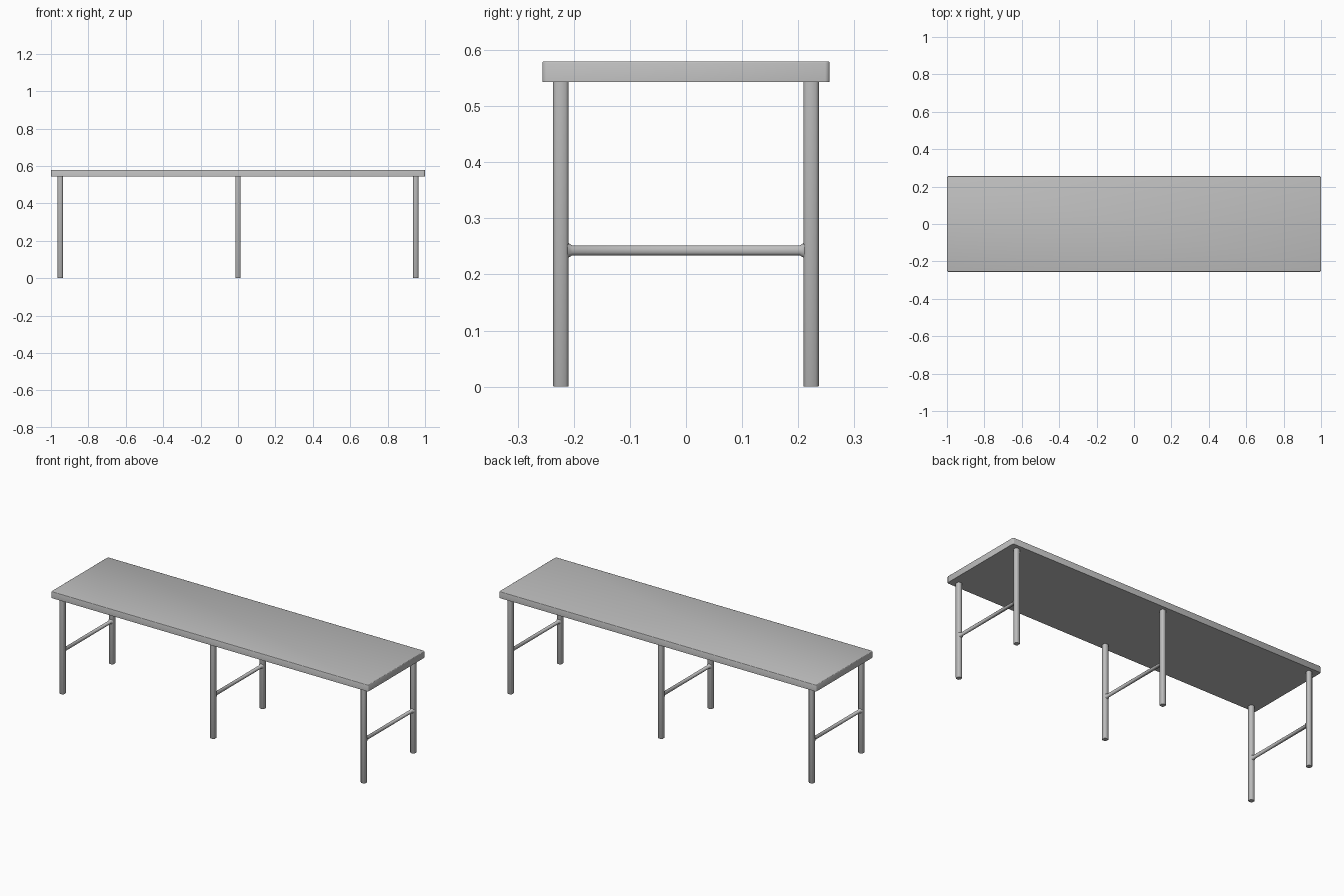
import bpy
import bmesh
from mathutils import Vector

old = bpy.data.objects.get("Cube")
if old:
    bpy.data.objects.remove(old, do_unlink=True)

# Single brushed metal colour
metal = bpy.data.materials.new("light grey metal")
metal.use_nodes = True
COLOUR = (0.52, 0.52, 0.52, 1)
metal.diffuse_color = COLOUR
metal.node_tree.nodes["Principled BSDF"].inputs["Base Color"].default_value = COLOUR


def finish(name, bm):
    bmesh.ops.recalc_face_normals(bm, faces=bm.faces)
    mesh = bpy.data.meshes.new(name)
    bm.to_mesh(mesh)
    bm.free()
    mesh.materials.append(metal)
    obj = bpy.data.objects.new(name, mesh)
    bpy.context.collection.objects.link(obj)
    bpy.ops.object.select_all(action="DESELECT")
    obj.select_set(True)
    bpy.context.view_layer.objects.active = obj
    bpy.ops.object.shade_smooth_by_angle(angle=0.87)
    return obj


def chamfered(radius, cut):
    """Corner points of a square section with cut corners."""
    a, b = radius, radius - cut
    return [(a, -b), (a, b), (b, a), (-b, a), (-a, b), (-a, -b), (-b, -a), (b, -a)]


def loft(name, origin, u, v, w, stations, cut):
    """Skin cut-corner sections given as (distance, radius) along w."""
    bm = bmesh.new()
    rings = [[bm.verts.new(origin + u * p + v * q + w * dist)
              for p, q in chamfered(radius, radius * cut)]
             for dist, radius in stations]
    for low, high in zip(rings, rings[1:]):
        for i in range(len(low)):
            j = (i + 1) % len(low)
            bm.faces.new((low[i], low[j], high[j], high[i]))
    bm.faces.new(rings[0])
    bm.faces.new(rings[-1])
    return finish(name, bm)


X, Y, Z = Vector((1, 0, 0)), Vector((0, 1, 0)), Vector((0, 0, 1))
TOP, UNDER = 0.58, 0.543
LEG_Y, LEG_R = 0.223, 0.014

# Table top slab: softened corners and a fine rounded upper rim
bm = bmesh.new()
bmesh.ops.create_cube(bm, size=1)
bmesh.ops.scale(bm, vec=(2, 0.512, TOP - UNDER), verts=bm.verts)
bmesh.ops.translate(bm, vec=(0, 0, (TOP + UNDER) / 2), verts=bm.verts)
uprights = [e for e in bm.edges if abs(e.verts[0].co.z - e.verts[1].co.z) > 0.01]
bmesh.ops.bevel(bm, geom=uprights, offset=0.008, segments=2, affect="EDGES", profile=0.5)
rim = [e for e in bm.edges if all(v.co.z > TOP - 0.001 for v in e.verts)]
bmesh.ops.bevel(bm, geom=rim, offset=0.003, segments=2, affect="EDGES", profile=0.5)
finish("table_top", bm)

# Three leg frames: a pair of legs joined by a crossbar with flared ends
for place, x in (("right", -0.95), ("middle", 0), ("left", 0.95)):
    for side, y in (("front", -LEG_Y), ("back", LEG_Y)):
        loft(f"{place}_{side}_leg", Vector((x, y, 0)), X, Y, Z,
             [(0, LEG_R - 0.001), (0.002, LEG_R), (UNDER + 0.002, LEG_R)], 0.4)
    loft(f"{place}_crossbar", Vector((x, 0, 0.243)), Z, X, Y,
         [(-0.211, 0.014), (-0.203, 0.009), (0.203, 0.009), (0.211, 0.014)], 0.5)
